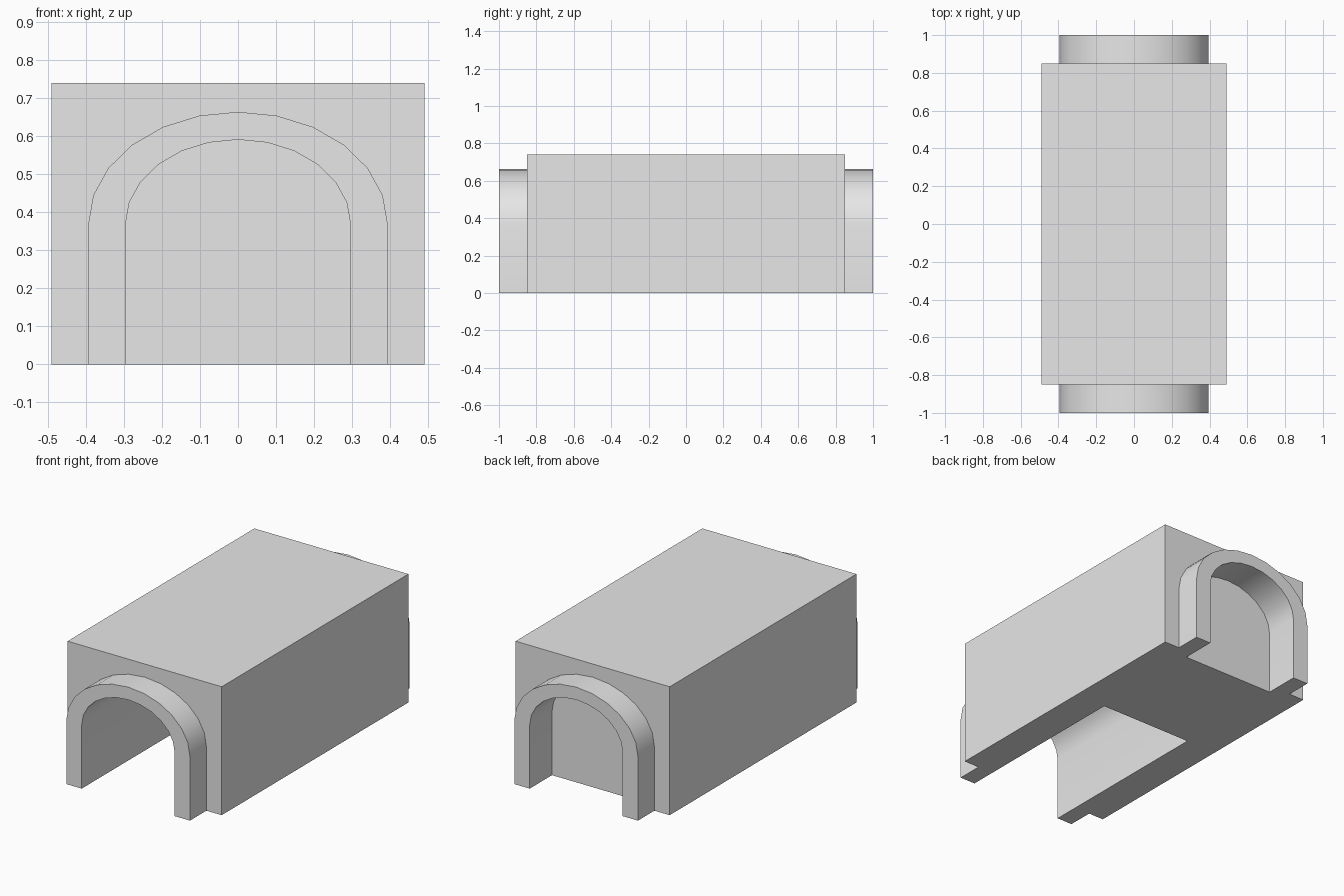
import bpy, bmesh, math

if "Cube" in bpy.data.objects:
    bpy.data.objects.remove(bpy.data.objects["Cube"], do_unlink=True)

HALF_W, HEIGHT, HALF_L = 0.491, 0.74, 0.85
SPRING = 0.368          # height where the arch starts to curve
FRONT_WALL, BACK_WALL = 0.10, 0.797

grey = bpy.data.materials.new("light_grey")
grey.use_nodes = True
grey.diffuse_color = (0.8, 0.8, 0.8, 1)
grey.node_tree.nodes["Principled BSDF"].inputs["Base Color"].default_value = grey.diffuse_color


def arch_profile(a, b, floor):
    """Round-topped doorway outline with a twelve-sided half ellipse."""
    curve = [(a * math.cos(math.pi * i / 12), SPRING + b * math.sin(math.pi * i / 12))
             for i in range(13)]
    return [(a, floor)] + curve + [(-a, floor)]


def extrude(name, profile, y0, y1):
    """Solid made by sweeping an x-z outline along y."""
    bm = bmesh.new()
    face = bm.faces.new([bm.verts.new((x, y0, z)) for x, z in profile])
    result = bmesh.ops.extrude_face_region(bm, geom=[face])
    moved = [v for v in result["geom"] if isinstance(v, bmesh.types.BMVert)]
    bmesh.ops.translate(bm, verts=moved, vec=(0, y1 - y0, 0))
    bmesh.ops.recalc_face_normals(bm, faces=bm.faces)
    mesh = bpy.data.meshes.new(name)
    bm.to_mesh(mesh)
    bm.free()
    mesh.materials.append(grey)
    obj = bpy.data.objects.new(name, mesh)
    bpy.context.collection.objects.link(obj)
    return obj


def combine(target, tool, operation):
    """Apply a boolean and remove the helper."""
    tool.hide_render = True
    mod = target.modifiers.new(operation.lower(), 'BOOLEAN')
    mod.operation, mod.solver, mod.object = operation, 'EXACT', tool
    bpy.ops.object.select_all(action='DESELECT')
    target.select_set(True)
    bpy.context.view_layer.objects.active = target
    bpy.ops.object.modifier_apply(modifier=mod.name)
    bpy.data.objects.remove(tool, do_unlink=True)


# Main block
box = [(-HALF_W, 0), (HALF_W, 0), (HALF_W, HEIGHT), (-HALF_W, HEIGHT)]
body = extrude("tunnel_block", box, -HALF_L, HALF_L)

# Arched collars standing out at both ends
combine(body, extrude("collars", arch_profile(0.394, 0.296, 0), -1, 1), 'UNION')

# Deep front recess and shallow back recess
opening = arch_profile(0.296, 0.223, -0.1)
combine(body, extrude("front_cutter", opening, -1.1, FRONT_WALL), 'DIFFERENCE')
combine(body, extrude("back_cutter", opening, BACK_WALL, 1.1), 'DIFFERENCE')

# Merge leftover coplanar faces
bm = bmesh.new()
bm.from_mesh(body.data)
bmesh.ops.remove_doubles(bm, verts=bm.verts, dist=0.0001)
bmesh.ops.dissolve_limit(bm, angle_limit=math.radians(1), verts=bm.verts, edges=bm.edges)
bm.to_mesh(body.data)
bm.free()

bpy.ops.object.shade_smooth_by_angle(angle=math.radians(30))
